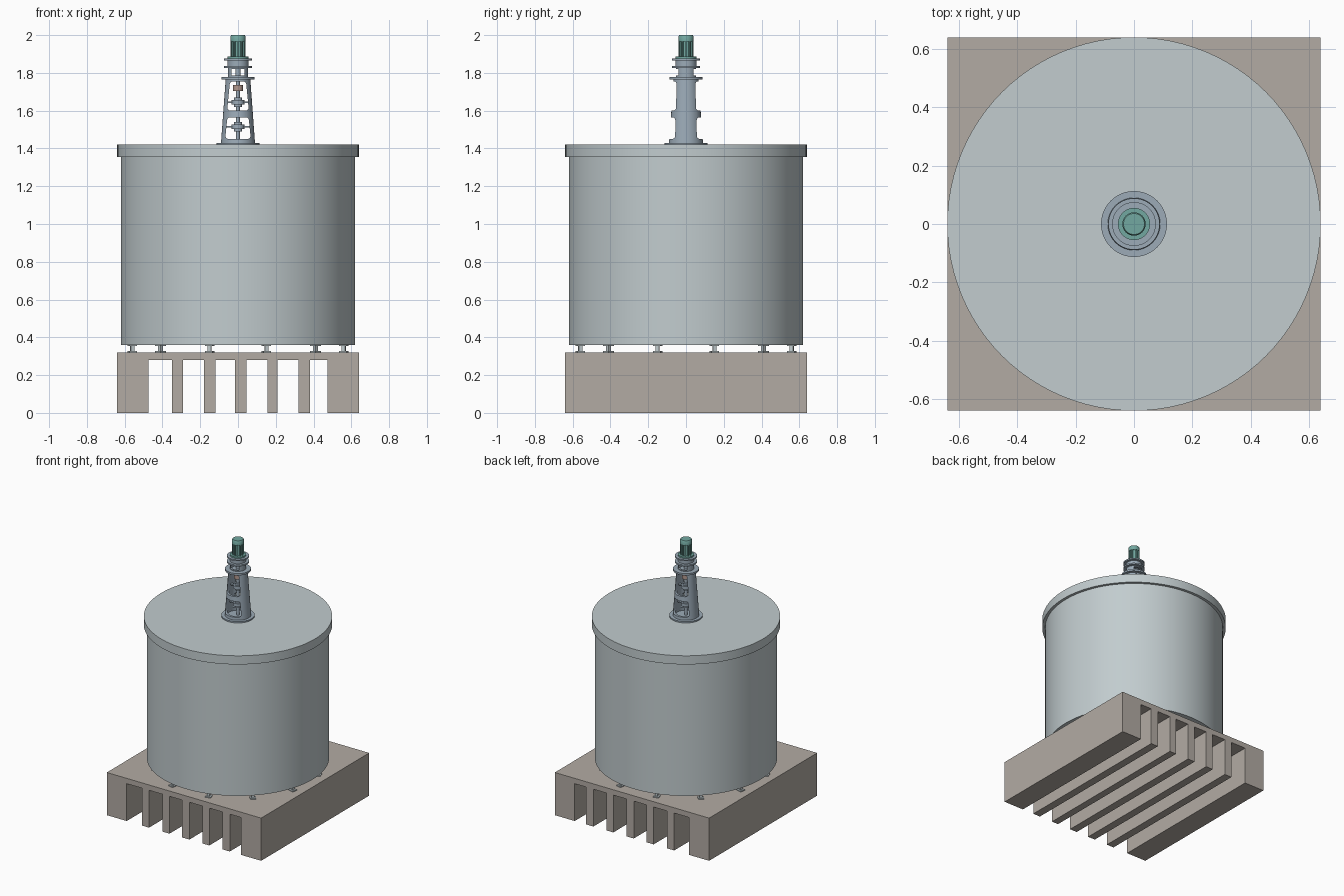
import bpy, bmesh, math
from mathutils import Matrix, Vector

cube = bpy.data.objects.get("Cube")
if cube:
    bpy.data.objects.remove(cube, do_unlink=True)


def material(name, rgb):
    lin = [c / 12.92 if c <= 0.04045 else ((c + 0.055) / 1.055) ** 2.4 for c in rgb]
    mat = bpy.data.materials.new(name)
    mat.use_nodes = True
    mat.diffuse_color = (*lin, 1)
    mat.node_tree.nodes["Principled BSDF"].inputs["Base Color"].default_value = (*lin, 1)
    return mat


CONCRETE = material("warm grey concrete", (0.70, 0.67, 0.64))
STEEL = material("pale tank steel", (0.76, 0.80, 0.81))
BLUE = material("blue grey steel", (0.61, 0.67, 0.72))
GREEN = material("motor green", (0.45, 0.66, 0.63))
COPPER = material("coupling copper", (0.70, 0.60, 0.56))


def finish(name, bm, mat, smooth=True):
    bmesh.ops.recalc_face_normals(bm, faces=bm.faces)
    mesh = bpy.data.meshes.new(name)
    bm.to_mesh(mesh)
    bm.free()
    mesh.materials.append(mat)
    obj = bpy.data.objects.new(name, mesh)
    bpy.context.collection.objects.link(obj)
    if smooth:
        bpy.ops.object.select_all(action="DESELECT")
        obj.select_set(True)
        bpy.context.view_layer.objects.active = obj
        bpy.ops.object.shade_smooth_by_angle(angle=math.radians(35))
    return obj


def spin(bm, profile, segments, closed=False):
    """Revolve (radius, z) points about z; closed profiles make tubes."""
    rings = []
    for r, z in profile:
        rings.append([bm.verts.new((r * math.cos(a), r * math.sin(a), z))
                      for a in (2 * math.pi * i / segments for i in range(segments))])
    pairs = list(zip(rings, rings[1:]))
    if closed:
        pairs.append((rings[-1], rings[0]))
    else:
        bm.faces.new(rings[0])
        bm.faces.new(rings[-1])
    for a, b in pairs:
        for i in range(segments):
            j = (i + 1) % segments
            bm.faces.new((a[i], a[j], b[j], b[i]))


def lathe(name, profile, mat, segments=48, closed=False):
    bm = bmesh.new()
    spin(bm, profile, segments, closed)
    return finish(name, bm, mat)


def disc(name, radius, z0, z1, mat, segments=48):
    return lathe(name, [(radius, z0), (radius, z1)], mat, segments)


def prism(name, outline, depth, mat):
    """Extrude an (x, z) outline through y."""
    bm = bmesh.new()
    face = bm.faces.new([bm.verts.new((x, -depth, z)) for x, z in outline])
    out = bmesh.ops.extrude_face_region(bm, geom=[face])
    bmesh.ops.translate(bm, vec=(0, 2 * depth, 0),
                        verts=[v for v in out["geom"] if isinstance(v, bmesh.types.BMVert)])
    return finish(name, bm, mat, smooth=False)


def cut(target, cutter):
    mod = target.modifiers.new("opening", "BOOLEAN")
    mod.operation = "DIFFERENCE"
    mod.solver = "EXACT"
    mod.object = cutter
    cutter.hide_render = True
    cutter.hide_set(True)


def opening(name, half_low, half_high, z0, z1, r=0.016):
    """Tapered opening outline with rounded corners, cut through y."""
    points = []
    corners = [(half_high - r, z1 - r, 0), (r - half_high, z1 - r, 90),
               (r - half_low, z0 + r, 180), (half_low - r, z0 + r, 270)]
    for x, z, start in corners:
        for k in range(5):
            a = math.radians(start + 22.5 * k)
            points.append((x + r * math.cos(a), z + r * math.sin(a)))
    return prism(name, points, 0.2, BLUE)


# Slotted foundation: one comb-shaped outline
outline = [(-0.64, 0.32), (-0.64, 0)]
for x0, x1 in [(-0.475, -0.35), (-0.29, -0.18), (-0.12, -0.015),
               (0.045, 0.155), (0.21, 0.32), (0.38, 0.475)]:
    outline += [(x0, 0), (x0, 0.28), (x1, 0.28), (x1, 0)]
outline += [(0.64, 0), (0.64, 0.32)]
prism("foundation", outline, 0.64, CONCRETE)

# Support feet: plate, stem, plate
for i in range(12):
    angle = math.radians(15 + 30 * i)
    bm = bmesh.new()
    for size, z0, z1 in [(0.04, 0.32, 0.327), (0.018, 0.327, 0.353), (0.04, 0.353, 0.36)]:
        bmesh.ops.create_cube(bm, size=1, matrix=Matrix.Translation((0, 0, (z0 + z1) / 2))
                              @ Matrix.Diagonal((size, size, z1 - z0, 1)))
    bm.transform(Matrix.Rotation(angle, 4, "Z") @ Matrix.Translation((0.58, 0, 0)))
    finish(f"support_foot_{i + 1}", bm, STEEL, smooth=False)

# Tank and lid
disc("tank_shell", 0.62, 0.36, 1.36, STEEL, 96)
disc("tank_lid", 0.64, 1.355, 1.42, STEEL, 96)

# Agitator lantern: tapered tube with front and back openings
disc("lantern_base_flange", 0.113, 1.42, 1.43, BLUE)
lantern = lathe("lantern_frame", [(0.09, 1.43), (0.065, 1.77), (0.05, 1.77), (0.072, 1.43)],
                BLUE, closed=True)
cut(lantern, opening("lower_opening_cutter", 0.066, 0.058, 1.45, 1.565))
cut(lantern, opening("upper_opening_cutter", 0.056, 0.044, 1.60, 1.755))
disc("lantern_top_flange", 0.088, 1.765, 1.779, BLUE)

# Shaft with couplings inside the lantern
disc("drive_shaft", 0.01, 1.43, 1.77, BLUE, 24)
for label, z in [("lower", 1.515), ("upper", 1.645)]:
    lathe(label + "_bearing", [(0.022, z - 0.026), (0.022, z - 0.012), (0.034, z - 0.012),
                               (0.034, z + 0.012), (0.022, z + 0.012), (0.022, z + 0.026)], BLUE, 32)
    bm = bmesh.new()
    bmesh.ops.create_cube(bm, size=1, matrix=Matrix.Translation((0, 0, z))
                          @ Matrix.Diagonal((0.13, 0.02, 0.008, 1)))
    finish(label + "_bearing_bracket", bm, BLUE, smooth=False)
disc("shaft_coupling", 0.027, 1.705, 1.735, COPPER, 32)

# Gearbox stack: open collar, flanges and neck
collar = lathe("open_collar", [(0.054, 1.779), (0.054, 1.826), (0.04, 1.826), (0.04, 1.779)],
               BLUE, closed=True)
cut(collar, prism("collar_cutter", [(-0.035, 1.785), (0.035, 1.785),
                                    (0.035, 1.82), (-0.035, 1.82)], 0.2, BLUE))
disc("collar_shaft", 0.014, 1.779, 1.826, BLUE, 24)
disc("gearbox_lower_flange", 0.075, 1.826, 1.837, BLUE)
disc("gearbox_neck", 0.056, 1.837, 1.866, BLUE)
disc("gearbox_upper_flange", 0.075, 1.866, 1.876, BLUE)

# Motor: foot ring, finned body and cap
disc("motor_foot", 0.055, 1.876, 1.886, GREEN)
disc("motor_core", 0.031, 1.886, 1.968, GREEN, 32)
bm = bmesh.new()
for i in range(12):
    turn = Matrix.Rotation(math.radians(30 * i), 4, "Z")
    bmesh.ops.create_cube(bm, size=1, matrix=turn @ Matrix.Translation((0.033, 0, 1.927))
                          @ Matrix.Diagonal((0.014, 0.006, 0.084, 1)))
finish("motor_fins", bm, GREEN, smooth=False)
lathe("motor_cap", [(0.04, 1.965), (0.04, 1.994), (0.036, 2.0)], GREEN)
